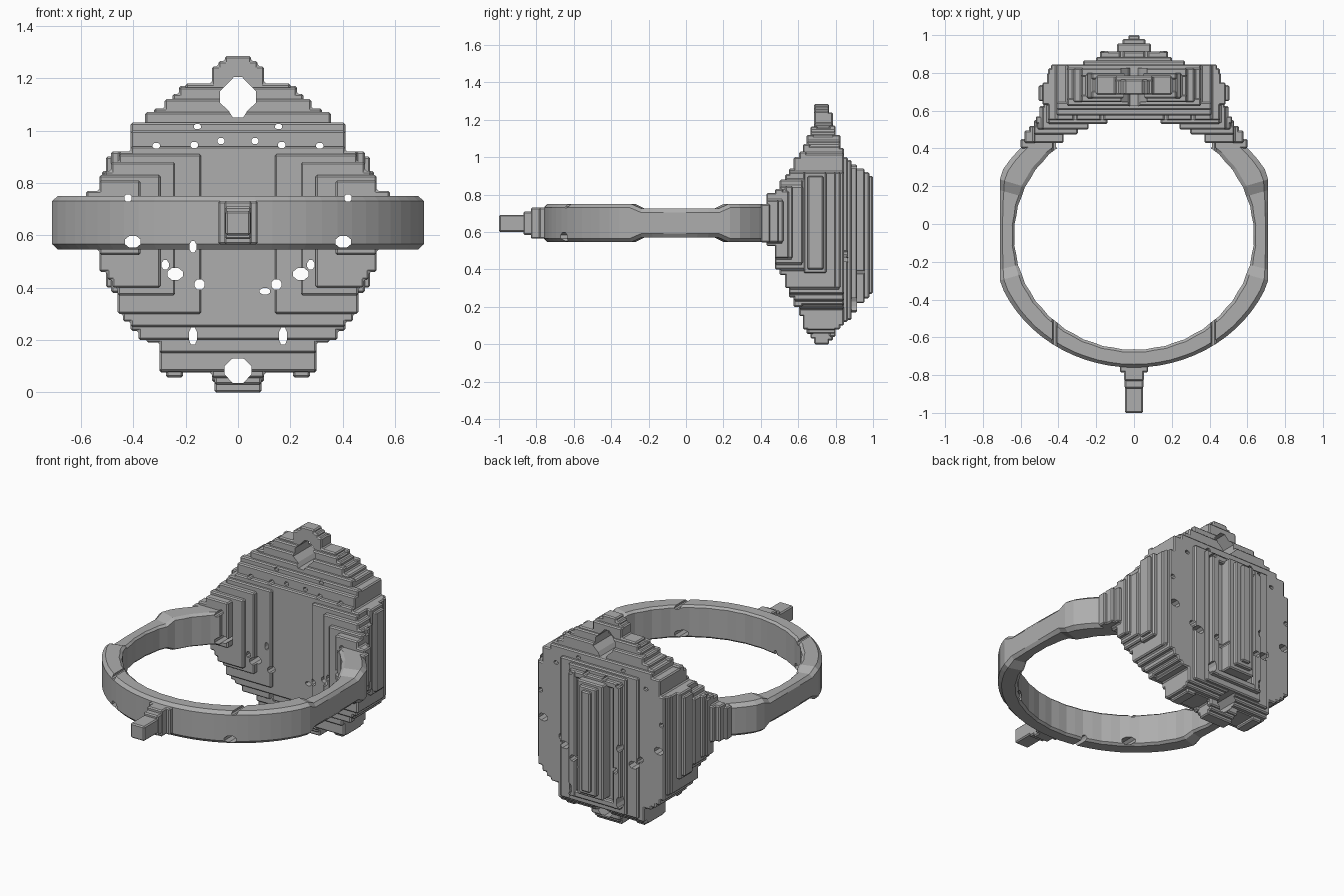
import bpy, bmesh, math

if "Cube" in bpy.data.objects:
    bpy.data.objects.remove(bpy.data.objects["Cube"])

grey = bpy.data.materials.new("grey metal")
grey.diffuse_color = (0.42, 0.42, 0.42, 1)
grey.use_nodes = True
grey.node_tree.nodes["Principled BSDF"].inputs["Base Color"].default_value = grey.diffuse_color


def add_prism(target, pts, y0, y1, bevel=0.007):
    """Extrude an xz outline from y0 to y1, chamfer it and add it to target."""
    bm = bmesh.new()
    a = [bm.verts.new((x, y0, z)) for x, z in pts]
    b = [bm.verts.new((x, y1, z)) for x, z in pts]
    bm.faces.new(a)
    bm.faces.new(b[::-1])
    for i in range(len(pts)):
        j = (i + 1) % len(pts)
        bm.faces.new((a[j], a[i], b[i], b[j]))
    bmesh.ops.recalc_face_normals(bm, faces=bm.faces)
    if bevel:
        bmesh.ops.bevel(bm, geom=bm.edges[:], offset=bevel, segments=1,
                        profile=0.5, affect='EDGES', clamp_overlap=True)
    me = bpy.data.meshes.new("tmp")
    bm.to_mesh(me)
    bm.free()
    target.from_mesh(me)
    bpy.data.meshes.remove(me)


def rect(x0, x1, z0, z1):
    return [(x0, z0), (x1, z0), (x1, z1), (x0, z1)]


def make(name, bm):
    me = bpy.data.meshes.new(name)
    bm.to_mesh(me)
    bm.free()
    me.materials.append(grey)
    ob = bpy.data.objects.new(name, me)
    bpy.context.collection.objects.link(ob)
    return ob


# Stepped shield silhouette: height where each step starts, half width
STEPS = [(0, .09), (.05, .10), (.075, .30), (.19, .35), (.21, .38), (.235, .41),
         (.27, .44), (.30, .46), (.40, .48), (.43, .50), (.46, .53), (.545, .62),
         (.75, .59), (.77, .53), (.82, .51), (.845, .485), (.88, .455), (.92, .41),
         (1.02, .355), (1.06, .32), (1.085, .28), (1.115, .25), (1.14, .225),
         (1.16, .20), (1.18, .10), (1.245, .075), (1.265, .05), (1.285, 0)]


def outline(z0, z1, cap, xin=None):
    segs = []
    for (za, w), (zb, _) in zip(STEPS, STEPS[1:]):
        lo, hi, w = max(za, z0), min(zb, z1), min(w, cap)
        if hi - lo < .005:
            continue
        if segs and segs[-1][1] - segs[-1][0] < .018:
            segs[-1][1:] = [hi, w]
        elif segs and (abs(segs[-1][2] - w) < .012 or hi - lo < .018):
            segs[-1][1] = hi
        else:
            segs.append([lo, hi, w])
    right = [(w, z) for lo, hi, w in segs for z in (lo, hi)]
    if xin is None:
        return right + [(-x, z) for x, z in reversed(right)]
    return [(xin, segs[0][0])] + right + [(xin, segs[-1][1])]


# Head: terraces stacked from front to back (start y, bottom, top, widest half width)
head = bmesh.new()
front = [(.40, .545, .75, .60), (.43, .525, .81, .58), (.475, .40, .83, .555),
         (.50, .37, .88, .535), (.53, .30, .91, .52), (.55, .25, .94, .51),
         (.575, .20, 1.0, .50), (.605, .15, 1.03, .485), (.625, .08, 1.07, .47),
         (.645, .055, 1.12, .465), (.665, .03, 1.165, .46), (.685, 0, 1.285, .46),
         (.745, 0, 1.285, .46)]
for (y0, z0, z1, cap), nxt in zip(front, front[1:]):
    y1 = nxt[0] + .02
    if y0 < .545:   # shoulders left and right of the finger opening
        xin = .635 * math.sqrt(1 - ((y0 + .06) / .605) ** 2)
        pts = outline(z0, z1, cap, xin)
        add_prism(head, pts, y0, y1)
        add_prism(head, [(-x, z) for x, z in pts], y0, y1)
    else:
        add_prism(head, outline(z0, z1, cap), y0, y1)
back = [(.785, .02, 1.24, .46), (.80, .04, 1.17, .46), (.825, .08, 1.12, .455),
        (.845, .10, 1.05, .45), (.865, .12, 1.0, .27), (.885, .13, .985, .20)]
start = .74
for y1, z0, z1, cap in back:
    add_prism(head, outline(z0, z1, cap), start, y1)
    start = y1 - .02

# Raised frame and stepped central bar on the back
for s in (-1, 1):
    add_prism(head, rect(*sorted((s * .13, s * .18)), .17, .96), .86, .915)
for z in (.17, .92):
    add_prism(head, rect(-.17, .17, z, z + .04), .862, .912)
for hw, y1, z0, z1 in ((.09, .955, .22, .94), (.06, .98, .245, .92), (.03, 1.0, .27, .90)):
    add_prism(head, rect(-hw, hw, z0, z1), .86, y1)

# Side plates and small feet
for s in (-1, 1):
    for x, y0, y1, z0, z1 in ((.485, .63, .75, .38, .92), (.505, .65, .735, .40, .90)):
        add_prism(head, rect(*sorted((s * .42, s * x)), z0, z1), y0, y1)
    add_prism(head, rect(*sorted((s * .21, s * .275)), .057, .11), .65, .80)
head = make("head", head)

# Band: chamfered section swept round the finger opening
bm = bmesh.new()
rings = []
N = 56
for i in range(N + 1):
    a = math.radians(-230 + 5 * i)
    c, s = math.cos(a), math.sin(a)
    k = 1 + .007 * (i % 2)
    xi, yi = .632 * c * k, -.06 + .603 * s * k
    xo = max(-.71, min(.71, (.80 if s > 0 else .76) * c))
    yo = -.06 + .70 * s
    h = .102 if yo < -.28 or yo > .22 else .077
    ring = []
    for t, z in ((0, -h + .012), (.14, -h), (.82, -h), (1, -h + .02),
                 (1, h - .02), (.82, h), (.14, h), (0, h - .012)):
        ring.append(bm.verts.new((xi + (xo - xi) * t, yi + (yo - yi) * t, .648 + z)))
    rings.append(ring)
for r, q in zip(rings, rings[1:]):
    for j in range(8):
        bm.faces.new((r[j], r[(j + 1) % 8], q[(j + 1) % 8], q[j]))
bm.faces.new(rings[0])
bm.faces.new(rings[-1][::-1])
bmesh.ops.recalc_face_normals(bm, faces=bm.faces)
band = make("band", bm)

# Post at the front of the band, flaring where it meets the band
bm = bmesh.new()
for hw, y0, z0, z1 in ((.048, -1.0, .60, .692), (.05, -.87, .585, .71),
                       (.052, -.83, .565, .73), (.075, -.785, .565, .73)):
    add_prism(bm, rect(-hw, hw, z0, z1), y0, -.70)
make("post", bm)

# Through holes: loop, bottom diamond and scattered pin holes
cut = bmesh.new()
loop_half = [(.02, 1.05), (.035, 1.075), (.068, 1.105), (.068, 1.15), (.015, 1.205)]
gem_half = [(.02, .035), (.052, .07), (.052, .10), (.02, .13)]
for half in (loop_half, gem_half):
    add_prism(cut, half + [(-x, z) for x, z in reversed(half)], .3, 1.1, 0)
pins = [(.155, 1.015, .014, .01), (.065, .96, .014, .012), (.167, .945, .015, .012),
        (.312, .942, .014, .011), (.42, .742, .014, .014), (.402, .575, .03, .022),
        (.24, .452, .03, .022), (.278, .487, .014, .018), (.147, .412, .019, .019),
        (.172, .215, .016, .033)]
pins = [(s * x, z, a, b) for x, z, a, b in pins for s in (-1, 1)]
pins += [(-.172, .556, .013, .022), (.103, .386, .02, .012)]
for x, z, a, b in pins:
    pts = [(x + a * p, z + b * q) for p, q in ((-.45, -1), (.45, -1), (1, -.4), (1, .4),
                                               (.45, 1), (-.45, 1), (-1, .4), (-1, -.4))]
    add_prism(cut, pts, -1.05, 1.1, 0)
cutter = make("hole_cutter", cut)
cutter.hide_render = True

for ob in (head, band):
    mod = ob.modifiers.new("holes", 'BOOLEAN')
    mod.operation, mod.object, mod.solver = 'DIFFERENCE', cutter, 'EXACT'
    mod.use_self = ob is head
    dg = bpy.context.evaluated_depsgraph_get()
    me = bpy.data.meshes.new_from_object(ob.evaluated_get(dg))
    ob.modifiers.clear()
    if len(me.polygons) > 200:
        ob.data = me
bpy.data.objects.remove(cutter)
